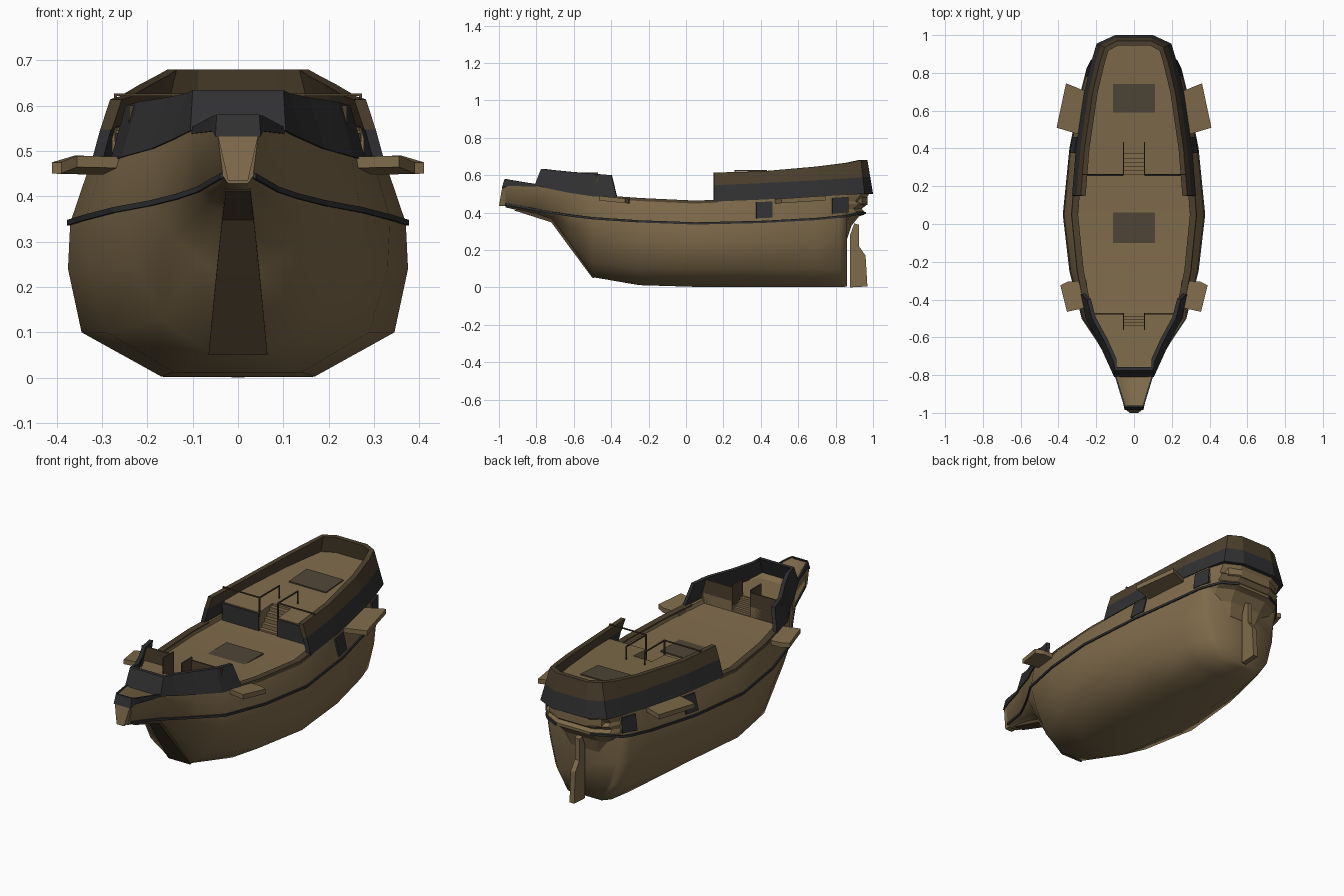
import bpy
import bmesh
import math
from mathutils import Vector

old = bpy.data.objects.get("Cube")
if old:
    bpy.data.objects.remove(old, do_unlink=True)


def material(name, color):
    m = bpy.data.materials.new(name)
    m.use_nodes = True
    m.diffuse_color = (*color, 1)
    bsdf = next(n for n in m.node_tree.nodes if n.type == "BSDF_PRINCIPLED")
    bsdf.inputs["Base Color"].default_value = (*color, 1)
    bsdf.inputs["Roughness"].default_value = 0.8
    return m


WOOD = material("oak_brown", (0.21, 0.145, 0.07))
DARK = material("dark_timber", (0.072, 0.05, 0.026))
CHAR = material("charcoal_paint", (0.03, 0.03, 0.032))
GRATE = material("grating_brown", (0.078, 0.06, 0.038))


def finish(name, bm, mat, smooth=False):
    bmesh.ops.recalc_face_normals(bm, faces=bm.faces)
    mesh = bpy.data.meshes.new(name)
    bm.to_mesh(mesh)
    bm.free()
    mesh.materials.append(mat)
    obj = bpy.data.objects.new(name, mesh)
    bpy.context.collection.objects.link(obj)
    if smooth:
        bpy.ops.object.select_all(action="DESELECT")
        obj.select_set(True)
        bpy.context.view_layer.objects.active = obj
        bpy.ops.object.shade_smooth_by_angle(angle=math.radians(62))
    return obj


def loft(name, rings, mat, smooth=False):
    """Skin closed rings of equal length and cap both ends."""
    bm = bmesh.new()
    rows = [[bm.verts.new(p) for p in ring] for ring in rings]
    n = len(rows[0])
    for a, b in zip(rows, rows[1:]):
        for i in range(n):
            j = (i + 1) % n
            bm.faces.new((a[i], a[j], b[j], b[i]))
    bm.faces.new(rows[0])
    bm.faces.new(rows[-1])
    return finish(name, bm, mat, smooth)


def mirrored(points):
    return [Vector((-p[0], p[1], p[2])) for p in points]


def wall(name, pairs, t, mat, toward):
    """Strip through (bottom, top) pairs, thickened toward a plan point."""
    rings = []
    for i, (lo, hi) in enumerate(pairs):
        d = pairs[min(i + 1, len(pairs) - 1)][0] - pairs[max(i - 1, 0)][0]
        n = Vector((-d.y, d.x, 0)).normalized()
        if n.dot(Vector((-lo.x, toward - lo.y, 0))) < 0:
            n = -n
        rings.append([lo, hi, hi + n * t, lo + n * t])
    return loft(name, rings, mat)


def flip(pairs):
    return [tuple(mirrored(p)) for p in pairs]


def wrap(pairs):
    """Carry a half path round the centreline to the other side."""
    return pairs + flip(pairs)[::-1]


def both(name, pairs, t, mat, toward=0.2):
    wall("left_" + name, pairs, t, mat, toward)
    wall("right_" + name, flip(pairs), t, mat, toward)


def prism(name, half, top, bottom, mat):
    """Mirrored plan outline with a sloping top, dropped to a level base."""
    plan = half + [(-x, y) for x, y in reversed(half)]
    return loft(name, [[(x, y, bottom) for x, y in plan],
                       [(x, y, top(y)) for x, y in plan]], mat)


def box(name, lo, hi, mat):
    x0, y0, z0 = lo
    x1, y1, z1 = hi
    return loft(name, [[(x0, y0, z), (x1, y0, z), (x1, y1, z), (x0, y1, z)]
                       for z in (z0, z1)], mat)


# Hull stations: y, then half width and height at keel, bilge, side, wale, sheer
HULL = [
    (-0.965, .02, .428, .025, .432, .028, .437, .033, .445, .05, .575),
    (-0.8, .025, .39, .03, .395, .05, .405, .085, .415, .1, .548),
    (-0.72, .025, .365, .04, .37, .07, .38, .13, .4, .14, .53),
    (-0.62, .04, .23, .085, .26, .14, .31, .19, .385, .185, .51),
    (-0.5, .06, .055, .17, .13, .23, .25, .27, .37, .25, .492),
    (-0.25, .14, .012, .29, .1, .33, .24, .335, .353, .3, .474),
    (0.05, .17, .003, .345, .1, .375, .24, .37, .342, .33, .46),
    (0.4, .165, .002, .31, .1, .34, .24, .335, .35, .302, .474),
    (0.7, .15, .002, .24, .1, .275, .24, .275, .366, .258, .49),
    (0.82, .13, .002, .2, .1, .235, .24, .245, .378, .23, .498),
    (0.86, .1, .004, .16, .1, .195, .24, .225, .382, .22, .5),
]


def sample(y, k):
    """Hull half-width point at length y; k picks the station line."""
    for a, b in zip(HULL, HULL[1:]):
        if y <= b[0] or b is HULL[-1]:
            f = (y - a[0]) / (b[0] - a[0])
            return Vector((a[k] + f * (b[k] - a[k]), y,
                           a[k + 1] + f * (b[k + 1] - a[k + 1])))


def sheer(y, rise=0, inset=0):
    return sample(y, 9) + Vector((-inset, 0, rise))


rings = []
for s in HULL:
    y, w, z = s[0], s[9], s[10]
    lip = min(0.03, w * 0.2)
    drop = 0.02 if y > -0.7 else 0.004
    half = [Vector((s[k], y, s[k + 1])) for k in range(1, 10, 2)]
    half += [Vector((w - lip, y, z)), Vector((w - lip - .004, y, z - drop))]
    rings.append(half + mirrored(half)[::-1])
loft("hull", rings, WOOD, True)

# Beak tip and tapered stem post
loft("beak_tip", [[(-w, y, z), (w, y, z), (w, -.95, z), (-w, -.95, z)]
                  for w, y, z in ((.022, -1, .435), (.046, -.982, .54))], WOOD)
loft("stem_post", [[(-w, y, z), (w, y, z), (w, y + .09, z + .02), (-w, y + .09, z + .02)]
                   for y, z, w in ((-.5, .05, .065), (-.63, .225, .048),
                                   (-.72, .348, .035), (-.92, .412, .027))], DARK)

# Stepped stern counter
rings = []
for z, y, k in ((.26, .862, .8), (.33, .885, .93), (.38, .925, 1), (.39, .955, 1),
                (.405, .955, 1), (.42, .94, 1), (.445, .97, 1), (.46, .95, 1),
                (.485, .97, 1), (.51, .985, 1)):
    half = [Vector((.222 * k, .84, z)), Vector((.185 * k, y - .045, z)), Vector((.1 * k, y, z))]
    rings.append(half + mirrored(half)[::-1])
loft("stern_counter", rings, WOOD)

# Wale running bow to stern, and the waist rail
up = Vector((0, 0, .006))
wale = [(p - up, p + up) for p in (sample(s[0], 7) for s in HULL)]
wale += [(p - up, p + up) for p in (Vector((.185, .91, .395)), Vector((.1, .957, .398)))]
both("wale", wale, -.007, CHAR)
both("waist_rail", [(sheer(y, -.012, -.004), sheer(y, .004))
                    for y in (-.4, -.25, .05, .17)], .034, DARK)

# Quarterdeck bulwark: painted lower band and timber upper strake
low, high = [], []
for y, h in ((.15, .15), (.4, .146), (.7, .156), (.86, .166)):
    mid = sheer(y, .083, .018)
    low.append((sheer(y, -.005, -.006), mid))
    high.append((mid, sheer(y, h, .04)))
for x, y, dx, dy in ((.198, .955, .043, .02), (.1, 1, .01, .03)):
    b, m, t = (Vector((x - dx * f, y - dy * f, .5 + .18 * f)) for f in (0, .5, 1))
    low.append((b, m))
    high.append((m, t))
wall("quarterdeck_band", wrap(low), .024, CHAR, .5)
wall("quarterdeck_bulwark", wrap(high), .026, DARK, .5)

# Forecastle bulwark and beak trim
fore = [(sheer(y, -.005, -.006), Vector((sheer(y).x - .028, y - d, z)))
        for y, d, z in ((-.37, .03, .6), (-.5, 0, .608), (-.62, 0, .618), (-.72, 0, .628))]
fore.append((Vector((.105, -.81, .545)), Vector((.1, -.775, .634))))
wall("forecastle_bulwark", wrap(fore), .02, CHAR, -.4)
trim = [(sheer(y, -h, -.003), sheer(y, .004, -.003)) for y, h in ((-.8, .01), (-.955, .03))]
trim.append((Vector((.05, -.985, .532)), Vector((.047, -.97, .58))))
wall("beak_trim", wrap(trim), .009, CHAR, -.5)


# Raised decks, notched for the stairs
def quarter_z(y):
    return .545 + .066 * (y - .26)


def fore_z(y):
    return .525 - .03 * (y + .47)


STAIR = .055
half = [(STAIR, .37), (STAIR, .26)] + [(sheer(y).x - .035, y) for y in (.26, .4, .7, .86)]
prism("quarterdeck", half + [(.155, .94), (.09, .97)], quarter_z, .44, WOOD)
half = [(STAIR, -.55), (STAIR, -.47)] + [(sheer(y).x - .03, y) for y in (-.47, -.62, -.72)]
prism("forecastle_deck", half + [(.085, -.78)], fore_z, .45, WOOD)

# Stairs
STEPS = 5
for name, y0, y1, base, top in (("aft", .26, .37, .44, .545), ("fore", -.47, -.55, .465, .525)):
    for i in range(STEPS):
        a = y0 + (y1 - y0) * i / STEPS
        box(f"{name}_step_{i + 1}", (-STAIR, min(a, y1), base - .01),
            (STAIR, max(a, y1), base + (top - base) * (i + .8) / STEPS), WOOD)

# Quarterdeck bulkhead and railing, forecastle screens
R = .003
for side, name in ((1, "left"), (-1, "right")):
    x0, x1 = STAIR * side, .27 * side
    a, b = min(x0, x1), max(x0, x1)
    box(name + "_bulkhead", (a, .254, .44), (b, .261, .54), CHAR)
    for x, y in ((x0, .262), (x1, .262), (x0, .43)):
        box(name + "_rail_post", (x - R, y - R, .52), (x + R, y + R, .627), DARK)
    box(name + "_cross_rail", (a, .262 - R, .621), (b, .262 + R, .627), DARK)
    box(name + "_stair_rail", (x0 - R, .26, .621), (x0 + R, .432, .627), DARK)
    x1 = .24 * side
    box(name + "_screen", (min(x0, x1), -.478, .46), (max(x0, x1), -.47, .6), DARK)
    box(name + "_stair_screen", (x0 - R, -.56, .5), (x0 + R, -.47, .615), DARK)

# Deck gratings
box("main_grating", (-.11, -.1, .43), (.11, .06, .447), GRATE)
loft("quarterdeck_grating", [[(x, y, quarter_z(y) + d) for x, y in
     ((-.11, .59), (.11, .59), (.11, .74), (-.11, .74))] for d in (-.003, .006)], GRATE)

# Gun port lids
for name, y in (("mid_port", .42), ("aft_port", .825)):
    edge = []
    for v in (y - .045, y + .04):
        lo, hi = sample(v, 7), sheer(v)
        edge.append((lo.lerp(hi, .16), lo.lerp(hi, .86)))
    both(name, edge, -.008, CHAR)

# Shroud platforms following the sheer
for name, plan, base, rise in (
        ("aft", ((.2, .68), (.36, .745), (.41, .51), (.26, .465)), .51, .064),
        ("fore", ((.25, -.3), (.35, -.305), (.39, -.325), (.355, -.465), (.24, -.44)), .32, .1)):
    for side, word in ((1, "left"), (-1, "right")):
        loft(f"{word}_{name}_platform", [[(x * side, y, z + rise * (abs(y) - base))
             for x, y in plan] for z in (.45, .475)], WOOD)

# Rudder
profile = ((.877, 0), (.97, .005), (.96, .17), (.925, .22), (.925, .335), (.9, .342), (.877, .28))
loft("rudder", [[(x, y, z) for y, z in profile] for x in (-.014, .014)], WOOD)
